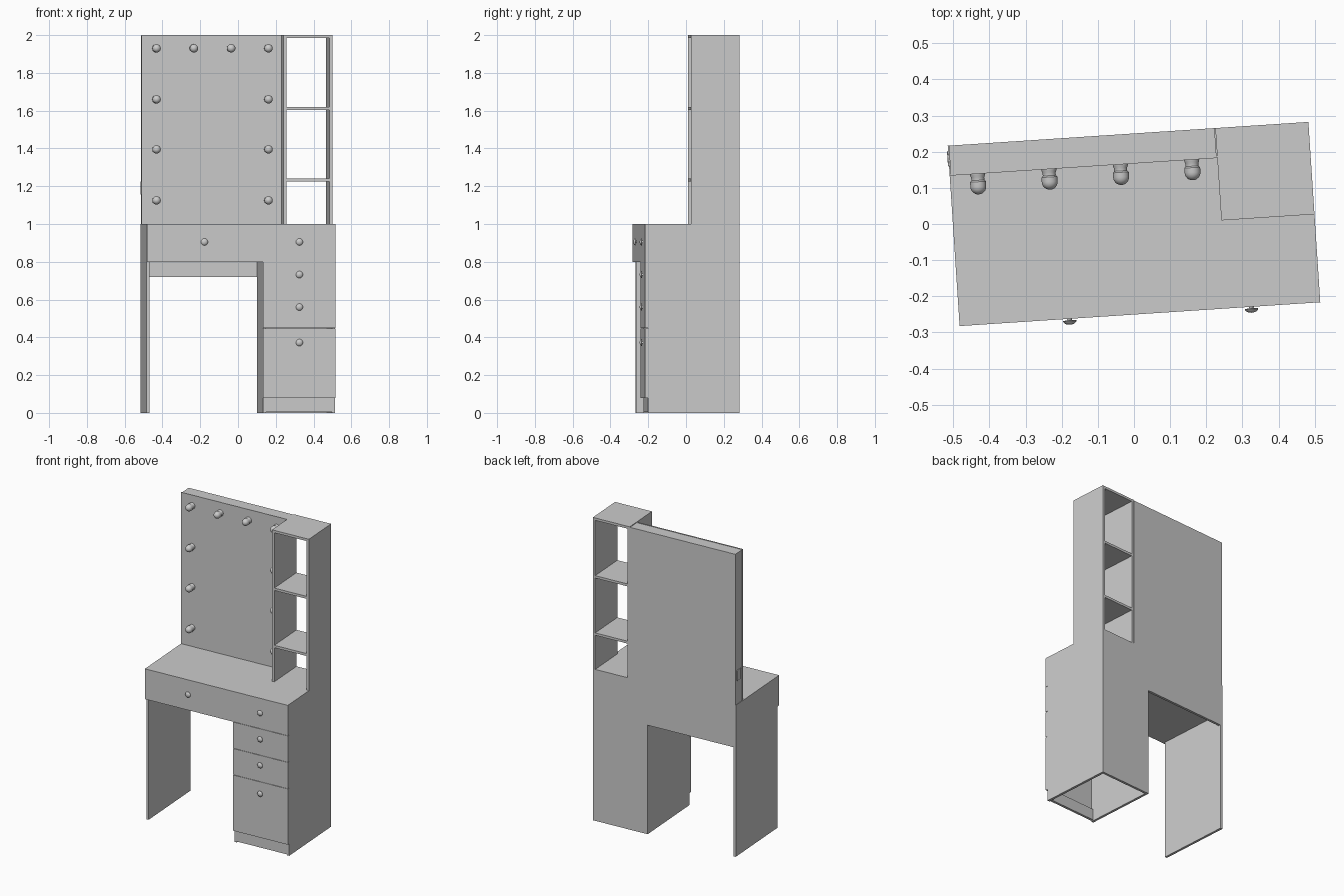
import bpy, bmesh, math
from mathutils import Matrix, Vector

if "Cube" in bpy.data.objects:
    bpy.data.objects.remove(bpy.data.objects["Cube"])

TURN = Matrix.Rotation(math.atan2(0.066, 1.0), 4, 'Z')   # whole piece stands slightly turned
T = 0.016                                                # board thickness
CAB = 0.117                                              # left side of drawer cabinet
TOWER = 0.242                                            # left side of shelf tower


def finish(name, bm, origin):
    mesh = bpy.data.meshes.new(name)
    bmesh.ops.recalc_face_normals(bm, faces=bm.faces)
    bm.to_mesh(mesh)
    bm.free()
    ob = bpy.data.objects.new(name, mesh)
    bpy.context.collection.objects.link(ob)
    ob.matrix_world = TURN @ Matrix.Translation(origin)
    return ob


def board(name, x, y, z):
    """Box given by (min, max) on every axis."""
    size = [b - a for a, b in (x, y, z)]
    mid = Vector([(a + b) / 2 for a, b in (x, y, z)])
    bm = bmesh.new()
    bmesh.ops.create_cube(bm, size=1)
    bmesh.ops.scale(bm, vec=size, verts=bm.verts)
    return finish(name, bm, mid)


def turned(name, profile, origin, steps=24):
    """Spin a (radius, forward distance) profile around the -y axis."""
    bm = bmesh.new()
    vs = [bm.verts.new((r, -d, 0)) for r, d in profile]
    es = [bm.edges.new(p) for p in zip(vs, vs[1:])]
    bmesh.ops.spin(bm, geom=vs + es, cent=(0, 0, 0), axis=(0, 1, 0),
                   angle=2 * math.pi, steps=steps, use_duplicate=False)
    bmesh.ops.remove_doubles(bm, verts=bm.verts, dist=1e-5)
    ob = finish(name, bm, Vector(origin))
    bpy.ops.object.select_all(action='DESELECT')
    ob.select_set(True)
    bpy.context.view_layer.objects.active = ob
    bpy.ops.object.shade_smooth_by_angle(angle=math.radians(40))
    return ob


FRONT, BACK = -0.25, 0.25
IN_F, IN_B = FRONT + T, BACK - T

# Desk carcass
board("desk_top", (-0.5, 0.5), (IN_F, BACK), (1 - T, 1.0))
board("left_leg_panel", (-0.5, -0.5 + T), (IN_F, BACK), (0, 1 - T))
board("cabinet_right_panel", (0.5 - T, 0.5), (IN_F, BACK), (0, 1 - T))
board("cabinet_left_panel", (CAB, CAB + T), (IN_F, BACK), (0, 0.8))
board("drawer_bay_floor", (-0.5 + T, 0.5 - T), (IN_F, IN_B), (0.8, 0.8 + T))
board("back_apron", (-0.5 + T, CAB), (IN_B, BACK), (0.72, 1 - T))
board("cabinet_back", (CAB + T, 0.5 - T), (IN_B, BACK), (0.0, 0.8))
board("cabinet_back_upper", (CAB, 0.5 - T), (IN_B, BACK), (0.8, 1 - T))
board("plinth", (CAB + T, 0.5 - T), (IN_F, IN_F + T), (0.006, 0.08))

# Drawer fronts
board("top_drawer_front", (-0.5, 0.5), (FRONT, IN_F), (0.8, 1.0))
levels = [0.08, 0.45, 0.625, 0.8]
for i, (lo, hi) in enumerate(zip(levels, levels[1:])):
    board(f"cabinet_drawer_front_{i + 1}", (CAB, 0.5), (FRONT, IN_F), (lo, hi - 0.002))

# Knobs
knob = [(0.007, 0), (0.006, 0.004), (0.018, 0.005), (0.0185, 0.007),
        (0.016, 0.011), (0.010, 0.015), (0, 0.0165)]
for i, (x, z) in enumerate([(-0.195, 0.905), (0.309, 0.905), (0.309, 0.732),
                            (0.309, 0.56), (0.309, 0.372)]):
    turned(f"knob_{i + 1}", knob, (x, FRONT, z))

# Open shelf tower
TF = -0.006
board("tower_left_panel", (TOWER, TOWER + T), (TF, BACK), (1, 2 - T))
board("tower_right_panel", (0.5 - T, 0.5), (TF, BACK), (1, 2 - T))
board("tower_top", (TOWER, 0.5), (TF, BACK), (2 - T, 2))
for i, z in enumerate((1.225, 1.603)):
    board(f"tower_shelf_{i + 1}", (TOWER + T, 0.5 - T), (TF, BACK), (z, z + T))

# Mirror with light box behind it
MF = 0.167
board("light_box", (-0.497, TOWER - 0.002), (MF + 0.005, BACK), (1, 1.997))
board("mirror", (-0.5, TOWER - 0.001), (MF, MF + 0.005), (1, 2))

# Power socket on the side of the light box
socket = board("side_socket", (-0.503, -0.496), (0.192, 0.236), (1.155, 1.225))
bev = socket.modifiers.new("round", 'BEVEL')
bev.width, bev.segments = 0.003, 2

# Bulbs around the mirror
R = 0.022
bulb = [(0.021, 0), (0.0205, 0.004), (0.018, 0.010), (0.018, 0.018), (R, 0.022), (R, 0.035)]
bulb += [(R * math.cos(a), 0.035 + R * math.sin(a))
         for a in (math.pi / 2 * k / 6 for k in range(1, 6))] + [(0, 0.035 + R)]
spots = [(-0.423 + 0.198 * k, 1.93) for k in range(4)]
spots += [(x, z) for x in (-0.423, 0.171) for z in (1.66, 1.395, 1.125)]
for i, (x, z) in enumerate(spots):
    turned(f"bulb_{i + 1}", bulb, (x, MF, z))
